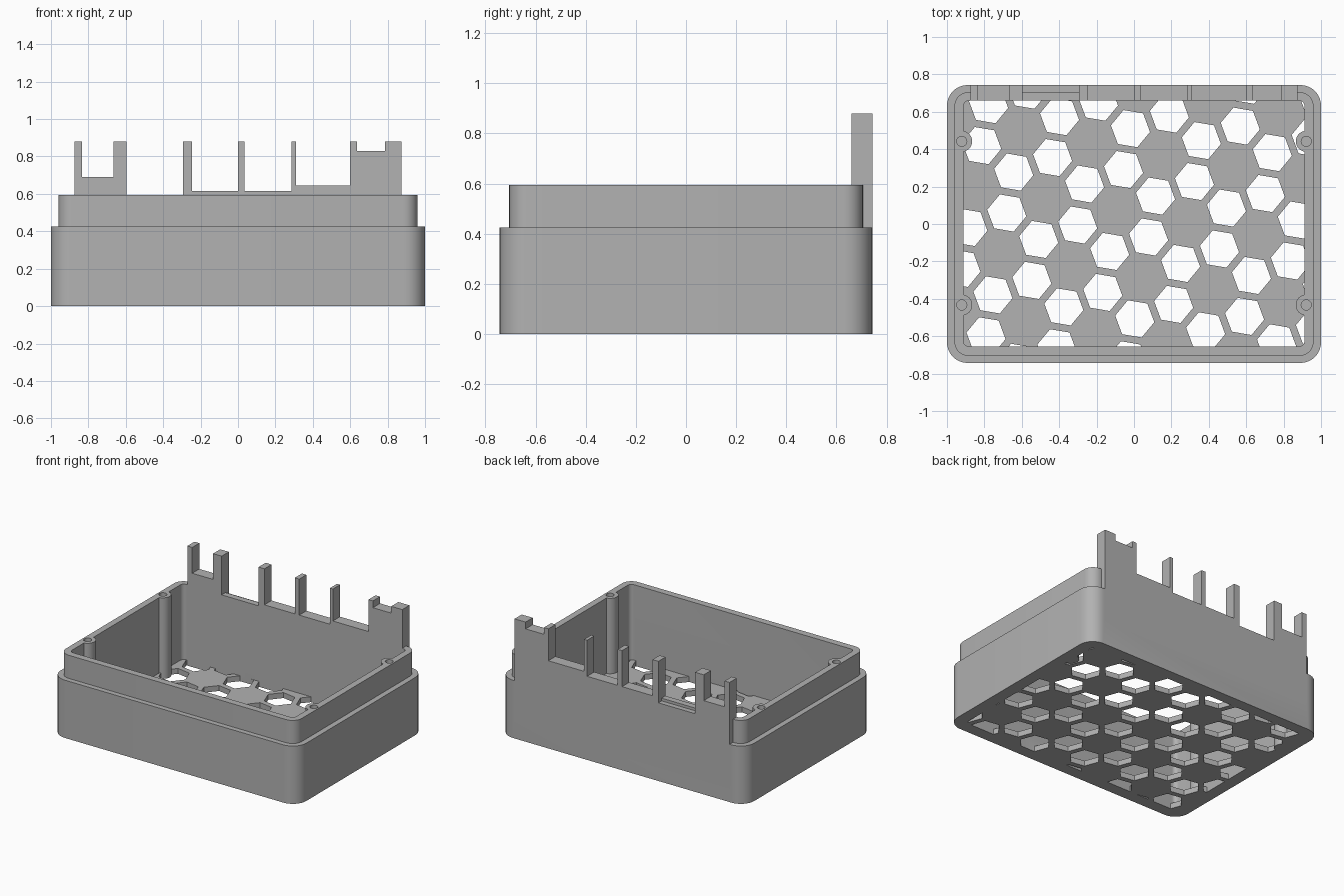
import bpy, bmesh, math
from mathutils import Vector, Matrix

if "Cube" in bpy.data.objects:
    bpy.data.objects.remove(bpy.data.objects["Cube"], do_unlink=True)

grey = bpy.data.materials.new("plain_grey")
grey.use_nodes = True
grey.diffuse_color = (0.445, 0.445, 0.445, 1)
grey.node_tree.nodes["Principled BSDF"].inputs["Base Color"].default_value = grey.diffuse_color


def prisms(name, outlines, start, depth):
    """Extrude closed 3D outlines along one direction into a single object."""
    bm = bmesh.new()
    for outline in outlines:
        face = bm.faces.new([bm.verts.new(Vector(p) + Vector(start)) for p in outline])
        grown = bmesh.ops.extrude_face_region(bm, geom=[face])["geom"]
        bmesh.ops.translate(bm, vec=depth, verts=[v for v in grown if isinstance(v, bmesh.types.BMVert)])
    bmesh.ops.recalc_face_normals(bm, faces=bm.faces)
    mesh = bpy.data.meshes.new(name)
    bm.to_mesh(mesh)
    bm.free()
    mesh.materials.append(grey)
    obj = bpy.data.objects.new(name, mesh)
    bpy.context.collection.objects.link(obj)
    return obj


def upright(name, outlines, z0, z1):
    return prisms(name, outlines, (0, 0, z0), (0, 0, z1 - z0))


def ring(cx, cy, r, sides, turn=0):
    return [(cx + r * math.cos(turn + math.tau * i / sides),
             cy + r * math.sin(turn + math.tau * i / sides), 0) for i in range(sides)]


def rounded_rect(x, y0, y1, r, steps=8):
    points = []
    corners = ((x - r, y1 - r), (r - x, y1 - r), (r - x, y0 + r), (x - r, y0 + r))
    for q, (cx, cy) in enumerate(corners):
        for i in range(steps + 1):
            a = (q + i / steps) * math.pi / 2
            points.append((cx + r * math.cos(a), cy + r * math.sin(a), 0))
    return points


def boolean(obj, tool, operation):
    """Apply a boolean and throw the tool away."""
    mod = obj.modifiers.new(operation.lower(), "BOOLEAN")
    mod.object, mod.operation, mod.solver = tool, operation, "EXACT"
    bpy.context.view_layer.update()
    result = bpy.data.meshes.new_from_object(obj.evaluated_get(bpy.context.evaluated_depsgraph_get()))
    obj.modifiers.clear()
    obj.data = result
    bpy.data.objects.remove(tool, do_unlink=True)


BACK, RIM, FLOOR = 0.743, 0.595, 0.04
BOSSES = [(sx * 0.921, y) for sx in (-1, 1) for y in (-0.433, 0.442)]


def cavity(z0, z1):
    """Inside space of the box, with the screw posts left standing."""
    space = upright("cavity", [rounded_rect(0.912, -0.655, 0.66, 0.03)], z0, z1)
    posts = upright("posts", [ring(x, y, 0.056, 32) for x, y in BOSSES], z0 - 0.1, z1 + 0.1)
    boolean(space, posts, "DIFFERENCE")
    return space


# Box with stepped lip
box = upright("vented_box", [rounded_rect(1, -BACK, BACK, 0.11)], 0, 0.425)
lip = upright("lip", [rounded_rect(0.96, -0.705, 0.705, 0.075)], 0.2, RIM)
boolean(box, lip, "UNION")

# Back panel with a row of prongs: (right end of step, height)
steps = [(-0.835, 0.88), (-0.665, 0.69), (-0.595, 0.88), (-0.295, 0.575), (-0.247, 0.88),
         (0, 0.615), (0.036, 0.88), (0.285, 0.615), (0.31, 0.88), (0.6, 0.645),
         (0.636, 0.88), (0.785, 0.83), (0.875, 0.88)]
profile, left = [(-0.875, 0, 0.2)], -0.875
for right, height in steps:
    profile += [(left, 0, height), (right, 0, height)]
    left = right
profile.append((left, 0, 0.2))
panel = prisms("back_panel", [profile], (0, 0.64, 0), (0, BACK - 0.64, 0))
boolean(box, panel, "UNION")

# Hollow interior
boolean(box, cavity(FLOOR, 1.2), "DIFFERENCE")

# Vent: honeycomb of holes, with every third cell left solid
pitch, turn = 0.222, math.radians(-9.6)
origin = Vector((-0.093, 0.072))
u = Matrix.Rotation(turn + math.radians(30), 2) @ Vector((pitch, 0))
v = Matrix.Rotation(math.radians(60), 2) @ u
holes = []
for i in range(-12, 13):
    for j in range(-12, 13):
        c = origin + i * u + j * v
        if (i - j) % 3 and abs(c.x) < 1.03 and abs(c.y) < 0.78:
            holes.append(ring(c.x, c.y, 0.106, 6, turn))
vent = upright("vent_holes", holes, -0.05, 0.1)
boolean(vent, cavity(-0.2, 0.3), "INTERSECT")
boolean(box, vent, "DIFFERENCE")

# Screw holes in the posts
screws = upright("screw_holes", [ring(x, y, 0.027, 24) for x, y in BOSSES], 0.2, 0.8)
boolean(box, screws, "DIFFERENCE")

# Smooth round corners, keep hard edges
bpy.ops.object.select_all(action="DESELECT")
box.select_set(True)
bpy.context.view_layer.objects.active = box
bpy.ops.object.shade_smooth_by_angle(angle=math.radians(30))
